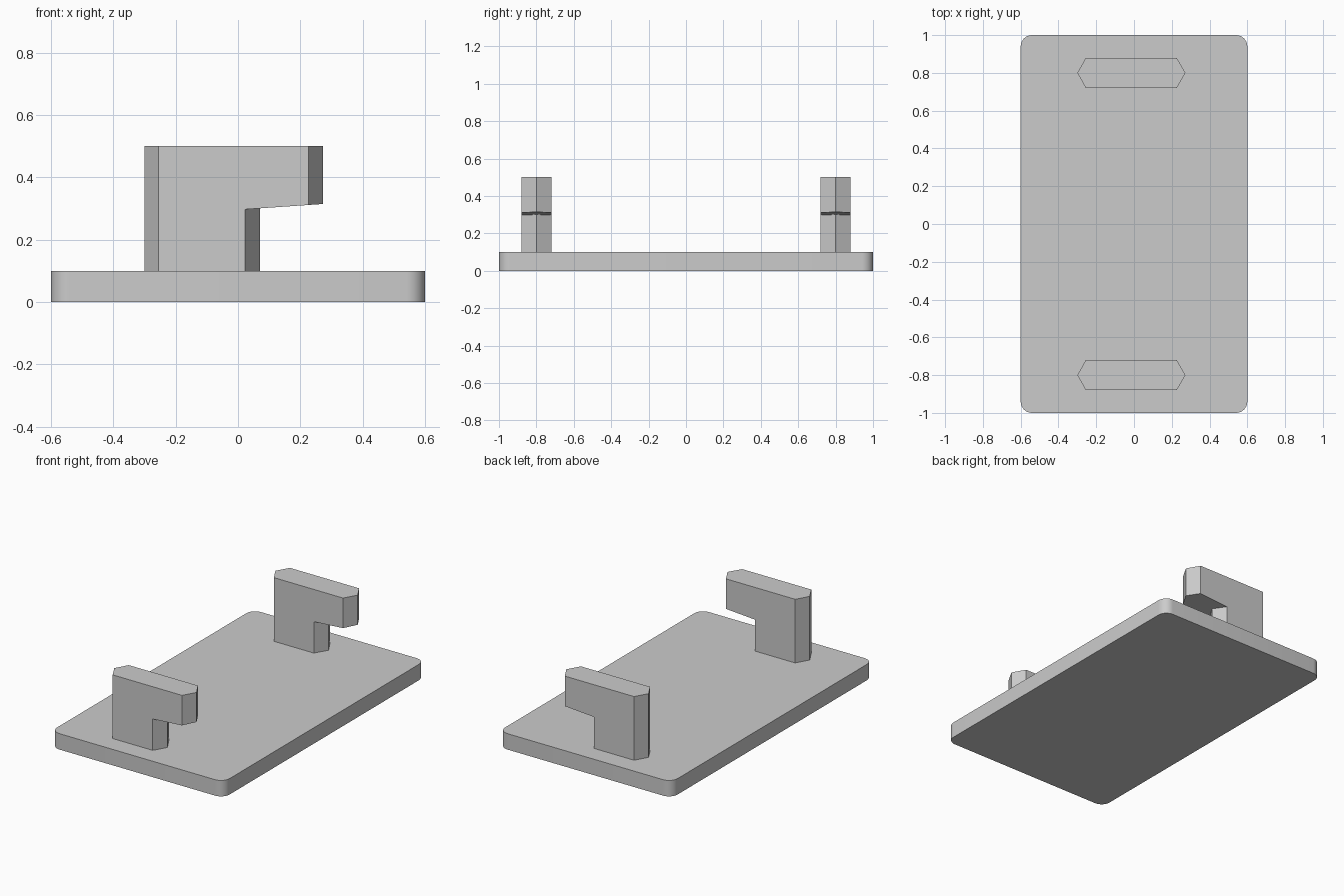
import bpy, bmesh, math

if "Cube" in bpy.data.objects:
    bpy.data.objects.remove(bpy.data.objects["Cube"])

grey = bpy.data.materials.new("light grey")
grey.diffuse_color = (0.6, 0.6, 0.6, 1)
grey.use_nodes = True
grey.node_tree.nodes["Principled BSDF"].inputs["Base Color"].default_value = grey.diffuse_color


def finish(bm, name):
    bmesh.ops.recalc_face_normals(bm, faces=bm.faces)
    mesh = bpy.data.meshes.new(name)
    bm.to_mesh(mesh)
    bm.free()
    mesh.materials.append(grey)
    obj = bpy.data.objects.new(name, mesh)
    bpy.context.collection.objects.link(obj)
    return obj


# Base plate: extruded rectangle with rounded corners
W, L, T, R, STEPS = 0.6, 1.0, 0.1, 0.06, 8
bm = bmesh.new()
outline = []
for k, (sx, sy) in enumerate([(1, 1), (-1, 1), (-1, -1), (1, -1)]):
    for i in range(STEPS + 1):
        a = math.pi / 2 * (k + i / STEPS)
        outline.append(bm.verts.new((sx * (W - R) + R * math.cos(a),
                                     sy * (L - R) + R * math.sin(a), 0)))
bottom = bm.faces.new(outline)
ext = bmesh.ops.extrude_face_region(bm, geom=[bottom], use_keep_orig=True)
for v in ext["geom"]:
    if isinstance(v, bmesh.types.BMVert):
        v.co.z = T
plate = finish(bm, "base_plate")
bpy.context.view_layer.objects.active = plate
plate.select_set(True)
bpy.ops.object.shade_smooth_by_angle(angle=math.radians(30))
plate.select_set(False)


# Hook: six-sided post with an arm whose underside slopes up to the tip
def under(x):
    return 0.297 + (x - 0.022) * 0.069


def hook(name, y):
    bm = bmesh.new()
    half, foot, top = 0.08, 0.08, 0.5
    back, back_sh = -0.30, -0.255
    stem_sh, stem, arm_sh, arm = 0.023, 0.07, 0.226, 0.272

    def v(x, z, side=0):
        return bm.verts.new((x, y + side * half, z))

    # Side silhouettes: foot back, foot front, under stem, under arm, top front, top back
    sides = [[v(x, z, s) for x, z in ((back_sh, foot), (stem_sh, foot),
                                      (stem_sh, under(stem_sh)), (arm_sh, under(arm_sh)),
                                      (arm_sh, top), (back_sh, top))] for s in (-1, 1)]
    # Pointed ridges along the middle, in the same order
    mid = [v(back, foot), v(stem, foot), v(stem, under(stem)),
           v(arm, under(arm)), v(arm, top), v(back, top)]
    a, b = sides
    for s in sides:
        bm.faces.new(s)
        for i, j in ((1, 2), (3, 4), (5, 0)):      # angled end faces
            bm.faces.new((s[i], s[j], mid[j], mid[i]))
    for i, j in ((0, 1), (2, 3), (4, 5)):          # foot, underside, top
        bm.faces.new((a[i], a[j], mid[j], b[j], b[i], mid[i]))
    return finish(bm, name)


hook("front_hook", -0.8)
hook("back_hook", 0.8)
